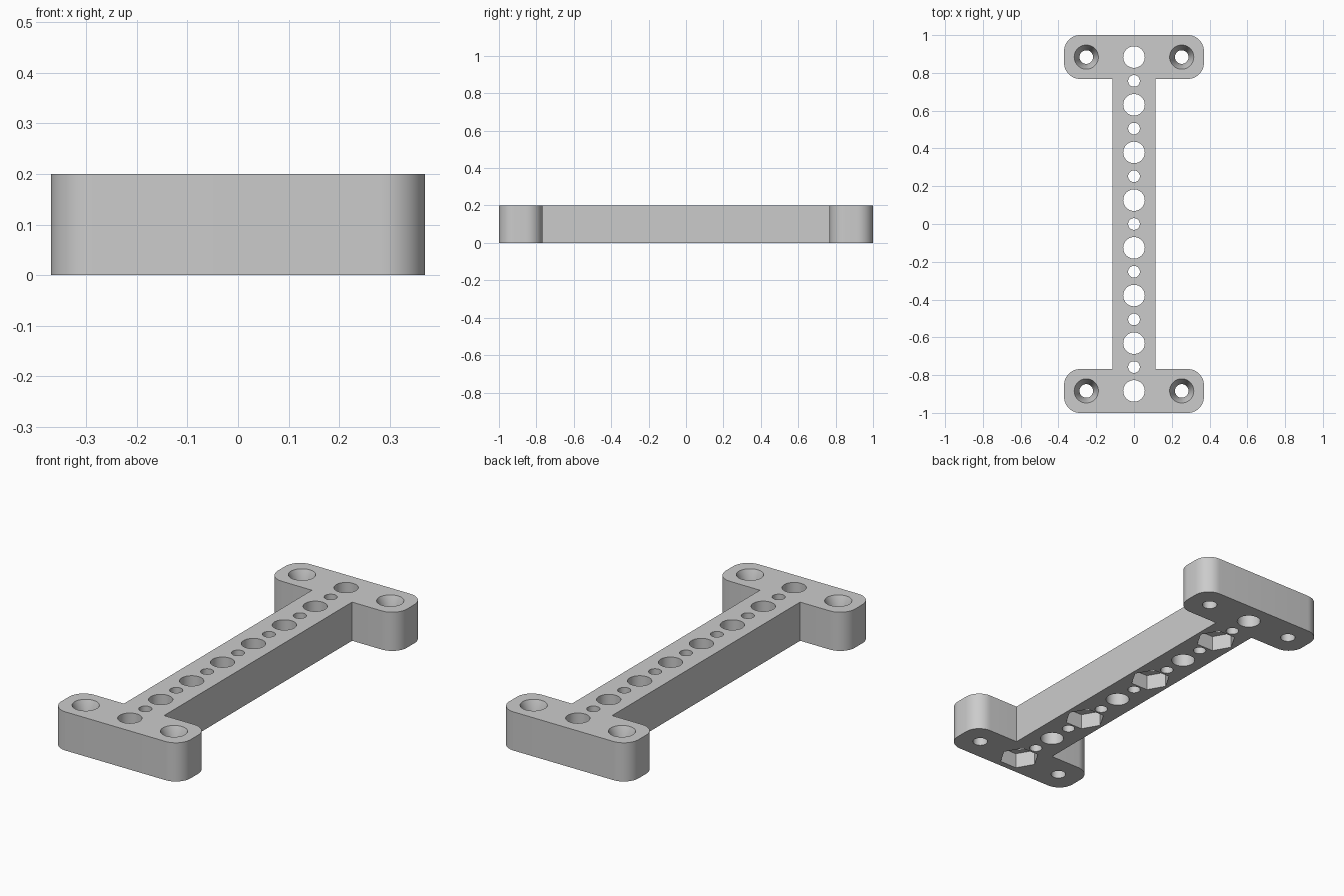
import bpy, bmesh, math

default = bpy.data.objects.get("Cube")
if default:
    bpy.data.objects.remove(default, do_unlink=True)

HEIGHT = 0.2
PITCH = 0.2525
BAR_HALF = 0.115       # half width of the bar
FLANGE_HALF = 0.37     # half width of the end flanges
FLANGE_INNER = 0.768   # where the flanges meet the bar
CORNER = 0.085
OVER = 0.02            # cutter overshoot

grey = bpy.data.materials.new("light_grey")
grey.use_nodes = True
colour = (0.6, 0.6, 0.6, 1)
grey.diffuse_color = colour
grey.node_tree.nodes["Principled BSDF"].inputs["Base Color"].default_value = colour


def make_object(name, bm):
    bmesh.ops.recalc_face_normals(bm, faces=bm.faces)
    mesh = bpy.data.meshes.new(name)
    bm.to_mesh(mesh)
    bm.free()
    mesh.materials.append(grey)
    obj = bpy.data.objects.new(name, mesh)
    bpy.context.collection.objects.link(obj)
    return obj


def lathe(bm, x, y, rings, sides):
    """Closed turned solid from (z, radius) rings."""
    loops = []
    for z, r in rings:
        loops.append([bm.verts.new((x + r * math.cos(math.tau * i / sides),
                                    y + r * math.sin(math.tau * i / sides), z))
                      for i in range(sides)])
    for low, high in zip(loops, loops[1:]):
        for i in range(sides):
            j = (i + 1) % sides
            bm.faces.new((low[i], low[j], high[j], high[i]))
    bm.faces.new(loops[0][::-1])
    bm.faces.new(loops[-1])


def arc(cx, cy, start, steps=12):
    return [(cx + CORNER * math.cos(start + math.pi / 2 * i / steps),
             cy + CORNER * math.sin(start + math.pi / 2 * i / steps))
            for i in range(steps + 1)]


# I-shaped outline: one quarter, then mirrored around both axes
cx = FLANGE_HALF - CORNER
quarter = [(BAR_HALF, FLANGE_INNER)]
quarter += arc(cx, FLANGE_INNER + CORNER, -math.pi / 2)
quarter += arc(cx, 1 - CORNER, 0)
half = quarter + [(-x, y) for x, y in reversed(quarter)]
outline = half + [(-x, -y) for x, y in half]

bm = bmesh.new()
base = bm.faces.new([bm.verts.new((x, y, 0)) for x, y in outline])
top = bmesh.ops.extrude_face_region(bm, geom=[base])["geom"]
bmesh.ops.translate(bm, vec=(0, 0, HEIGHT),
                    verts=[v for v in top if isinstance(v, bmesh.types.BMVert)])
bracket = make_object("bracket", bm)

# Round holes: large and small alternate along the bar
bm = bmesh.new()
large = [PITCH * (i - 3.5) for i in range(8)]
for y in large:
    lathe(bm, 0, y, [(-OVER, 0.057), (HEIGHT + OVER, 0.057)], 48)
for i in range(7):
    lathe(bm, 0, PITCH * (i - 3), [(-OVER, 0.031), (HEIGHT + OVER, 0.031)], 32)

# Countersunk screw holes in the flange corners
for x in (-PITCH, PITCH):
    for y in (large[0], large[-1]):
        lathe(bm, x, y, [(-OVER, 0.036), (HEIGHT - 0.07, 0.036),
                         (HEIGHT, 0.064), (HEIGHT + OVER, 0.064)], 48)
hole_cutter = make_object("hole_cutter", bm)

# Hexagonal nut pockets under every second large hole
bm = bmesh.new()
for y in large[::2]:
    lathe(bm, 0, y, [(-OVER, 0.098), (0.08, 0.098)], 6)
pocket_cutter = make_object("pocket_cutter", bm)

bpy.ops.object.select_all(action='DESELECT')
bracket.select_set(True)
bpy.context.view_layer.objects.active = bracket
for cutter in (hole_cutter, pocket_cutter):
    cutter.hide_render = True
    cut = bracket.modifiers.new(cutter.name, 'BOOLEAN')
    cut.operation = 'DIFFERENCE'
    cut.solver = 'EXACT'
    cut.object = cutter
    bpy.ops.object.modifier_apply(modifier=cut.name)
    bpy.data.objects.remove(cutter, do_unlink=True)

bpy.ops.object.shade_smooth_by_angle(angle=math.radians(30))
